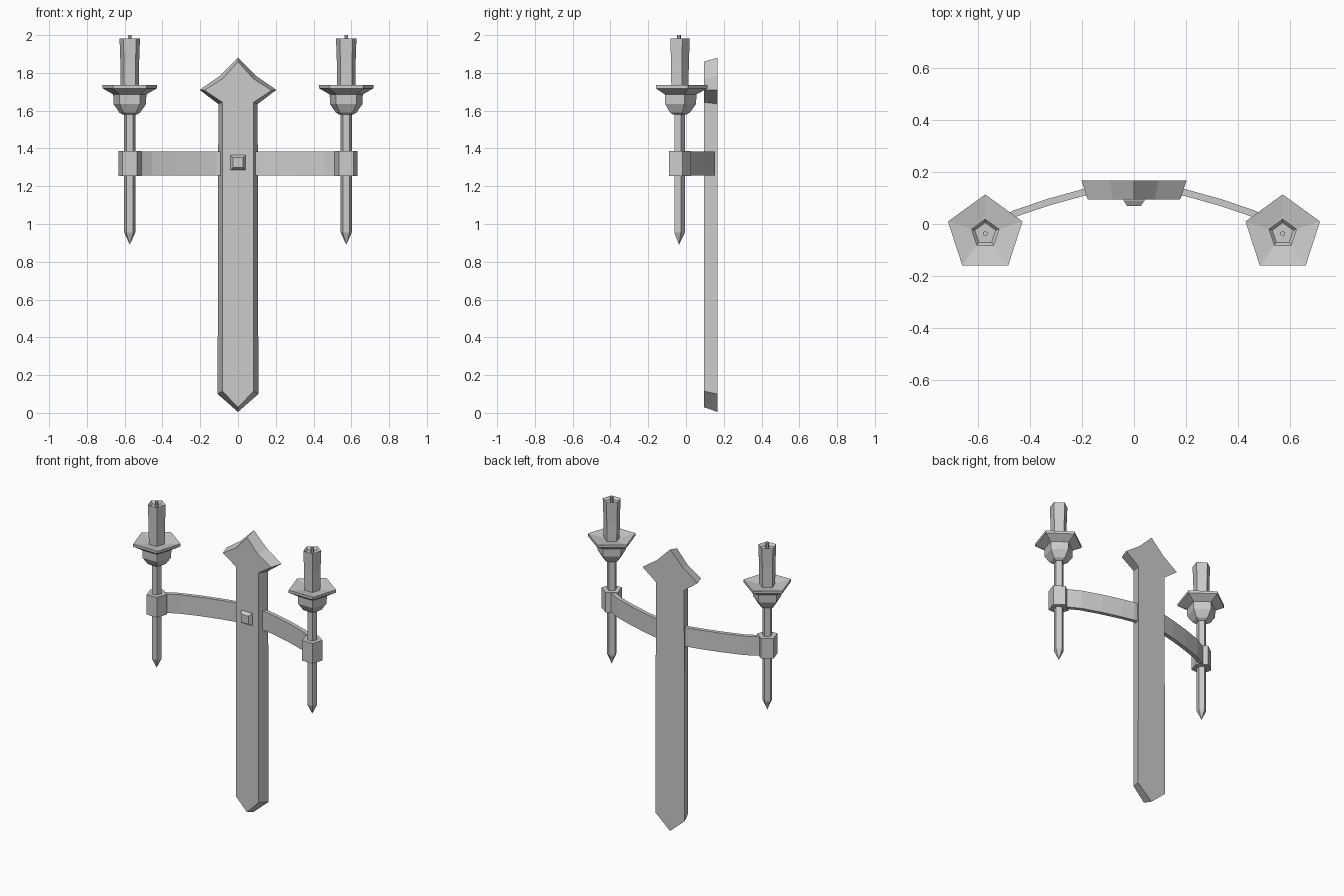
import bpy
import bmesh
from math import sin, cos, pi
from mathutils import Vector

if "Cube" in bpy.data.objects:
    bpy.data.objects.remove(bpy.data.objects["Cube"])

iron = bpy.data.materials.new("plain grey")
iron.use_nodes = True
iron.diffuse_color = (0.6, 0.6, 0.6, 1)
iron.node_tree.nodes["Principled BSDF"].inputs["Base Color"].default_value = (0.6, 0.6, 0.6, 1)


def loft(name, loops):
    """Skin a list of equal-length point loops and cap both ends."""
    bm = bmesh.new()
    rings = [[bm.verts.new(p) for p in loop] for loop in loops]
    n = len(rings[0])
    for a, b in zip(rings, rings[1:]):
        for i in range(n):
            j = (i + 1) % n
            bm.faces.new((a[i], a[j], b[j], b[i]))
    bm.faces.new(rings[0][::-1])
    bm.faces.new(rings[-1])
    bmesh.ops.remove_doubles(bm, verts=bm.verts, dist=0.0005)
    bmesh.ops.recalc_face_normals(bm, faces=bm.faces)
    mesh = bpy.data.meshes.new(name)
    bm.to_mesh(mesh)
    bm.free()
    mesh.materials.append(iron)
    obj = bpy.data.objects.new(name, mesh)
    bpy.context.collection.objects.link(obj)
    return obj


def turned(name, x, y, profile, sides=5):
    """Stack of regular polygons, one corner to the back, from (radius, z) pairs."""
    angles = [pi / 2 + 2 * pi * i / sides for i in range(sides)]
    return loft(name, [[(x + r * cos(a), y + r * sin(a), z) for a in angles]
                       for r, z in profile])


def outline(half, y):
    """Mirror half an x-z outline whose ends lie on the centre line."""
    left = [(-x, z) for x, z in half[-2:0:-1]]
    return [(x, y, z) for x, z in half + left]


# Backboard with a pointed foot and a star-shaped head, bevelled to the front
BACK, FRONT = 0.168, 0.095
board_back = [(0, 0.005), (0.108, 0.10), (0.104, 1.635), (0.203, 1.71),
              (0.095, 1.785), (0, 1.88)]
board_front = [(0, 0.03), (0.083, 0.115), (0.083, 1.645), (0.178, 1.708),
               (0.08, 1.77), (0, 1.86)]
loft("backboard", [outline(board_back, BACK), outline(board_front, FRONT)])

# Square stud on the front
loft("stud", [[(sx * h, y, 1.325 + sz * h) for sx, sz in
               ((-1, -1), (1, -1), (1, 1), (-1, 1))]
              for h, y in ((0.04, FRONT + 0.01), (0.04, 0.09), (0.027, 0.07))])

# Arms, sockets, rods, dishes and candles on both sides
HOLD_X, HOLD_Y = 0.573, -0.037
arm_path = [(0, 0.14), (0.12, 0.138), (0.2, 0.12), (0.33, 0.084),
            (0.46, 0.04), (0.56, -0.015)]
for side, s in (("right", -1), ("left", 1)):
    pts = [Vector((s * x, y)) for x, y in arm_path]
    loops = []
    for i, p in enumerate(pts):
        d = (pts[min(i + 1, len(pts) - 1)] - pts[max(i - 1, 0)]).normalized()
        off = Vector((-d.y, d.x)) * 0.013
        a, b = p + off, p - off
        loops.append([(a.x, a.y, 1.257), (b.x, b.y, 1.257),
                      (b.x, b.y, 1.383), (a.x, a.y, 1.383)])
    loft(side + "_arm", loops)

    x, y = s * HOLD_X, HOLD_Y
    turned(side + "_socket", x, y, [(0.064, 1.253), (0.064, 1.387)])
    turned(side + "_rod", x, y, [(0, 0.89), (0.031, 0.955), (0.031, 1.6)])
    turned(side + "_cup", x, y, [(0.04, 1.58), (0.058, 1.59), (0.09, 1.635),
                                 (0.093, 1.695)])
    turned(side + "_dish", x, y, [(0.09, 1.685), (0.151, 1.718), (0.151, 1.735),
                                  (0.06, 1.72)])
    turned(side + "_candle", x, y, [(0.05, 1.69), (0.052, 1.85), (0.057, 1.982),
                                    (0.042, 1.965)])
    turned(side + "_wick", x, y, [(0.01, 1.955), (0.01, 2.0)], sides=6)
